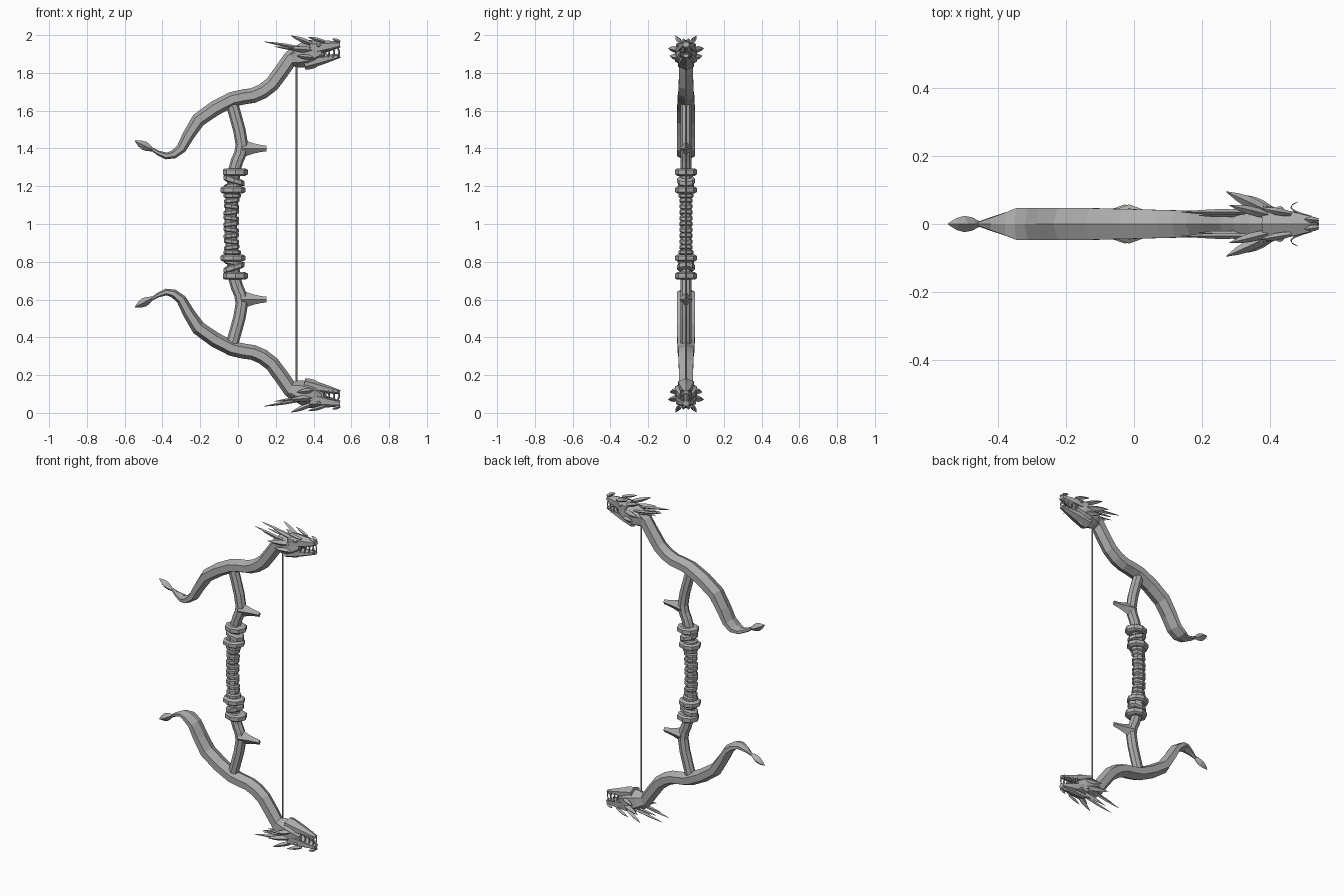
import bpy, bmesh, math
from mathutils import Vector
from mathutils.geometry import interpolate_bezier

default_cube = bpy.data.objects.get("Cube")
if default_cube:
    bpy.data.objects.remove(default_cube, do_unlink=True)

GREY = (.42, .42, .42, 1)
metal = bpy.data.materials.new("dull grey")
metal.diffuse_color = GREY
metal.use_nodes = True
metal.node_tree.nodes["Principled BSDF"].inputs["Base Color"].default_value = GREY


def polygon(sides):
    """Regular cross-section whose first corner is a ridge."""
    angles = [math.tau * i / sides for i in range(sides)]
    return [(math.cos(angle), math.sin(angle)) for angle in angles]


def tube(name, nodes, sides, mirror=1, low=False, tilt=0):
    """Sweep a polygon through (point, height radius, width radius) nodes."""
    bm = bmesh.new()
    points = [node[0] for node in nodes]
    rings = []
    for i, (point, height, width) in enumerate(nodes):
        after, before = points[min(i + 1, len(points) - 1)], points[max(i - 1, 0)]
        along = (after - before).normalized()
        across = Vector((0, 1, 0))
        across = (across - along * across.dot(along)).normalized()
        up = along.cross(across)
        ring = []
        for a, b in polygon(sides):
            corner = point + up * a * height + across * b * width
            corner.z += tilt * (corner.x - point.x)
            corner.y *= mirror
            if low:
                corner.z = 2 - corner.z
            ring.append(bm.verts.new(corner))
        rings.append(ring)
    for ring, following in zip(rings, rings[1:]):
        for j in range(sides):
            k = (j + 1) % sides
            bm.faces.new((ring[j], ring[k], following[k], following[j]))
    bm.faces.new(rings[0])
    bm.faces.new(rings[-1])
    bmesh.ops.recalc_face_normals(bm, faces=bm.faces)
    mesh = bpy.data.meshes.new(name)
    bm.to_mesh(mesh)
    bm.free()
    mesh.materials.append(metal)
    bpy.context.collection.objects.link(bpy.data.objects.new(name, mesh))


def spindle(name, start, end, first, last, bulge, ratio=1, sides=4, mirror=1, low=False):
    """Straight tapering part that swells in the middle."""
    nodes = []
    for i in range(5):
        u = i / 4
        radius = first + (last - first) * u + bulge * math.sin(math.pi * u)
        nodes.append((Vector(start).lerp(Vector(end), u), radius, radius * ratio))
    tube(name, nodes, sides, mirror, low)


def spike(name, start, end, size, mirror, low):
    spindle(name, start, end, size * .6, .001, size * .6, mirror=mirror, low=low)


def spline(pairs, steps):
    """Smooth path on the centre plane through (x, z) pairs."""
    knots = [Vector((x, 0, z)) for x, z in pairs]
    path = [knots[0]]
    for i in range(len(knots) - 1):
        a, b, c, d = (knots[min(max(i + k, 0), len(knots) - 1)] for k in (-1, 0, 1, 2))
        path += interpolate_bezier(b, b + (c - a) / 6, c - (d - b) / 6, c, steps + 1)[1:]
    return path


def band(name, z, half, radius, low=False, tilt=0):
    """Chamfered ring around the gently bowed grip."""
    x = .3 * (z - 1) ** 2 - .037
    nodes = []
    for step in (-1, -.6, .6, 1):
        size = radius * (.8 if abs(step) == 1 else 1)
        nodes.append((Vector((x, 0, z + step * half)), size, size * .87))
    tube(name, nodes, 8, low=low, tilt=tilt)


LIMB_PATH = [(-.46, 1.4), (-.38, 1.36), (-.3, 1.4), (-.21, 1.55), (-.03, 1.66),
             (.08, 1.68), (.18, 1.74), (.28, 1.88), (.33, 1.91)]
RISER_PATH = [(-.04, 1), (-.02, 1.28), (.02, 1.42), (-.03, 1.63)]


def limb_node(point):
    """The limb swells from the tail and narrows in width at the neck."""
    reach = point.x + .46
    height = min(.04, .008 + reach * .12)
    width = min(.055, .006 + reach * .4, .05 - point.x * .03)
    return point, height, width


for low in (False, True):
    end = "lower" if low else "upper"

    # Serpent limb and leaf-shaped tail tip
    limb = [limb_node(point) for point in spline(LIMB_PATH, 2)]
    tube(end + "_limb", limb, 6, low=low)
    spindle(end + "_tail_tip", (-.545, 0, 1.44), (-.45, 0, 1.39), .002, .006, .02, low=low)

    # Riser arm with its blunt rest spike
    riser = [(point, .033, .028) for point in spline(RISER_PATH, 3)]
    tube(end + "_riser", riser, 8, low=low)
    spindle(end + "_rest", (.02, 0, 1.4), (.15, 0, 1.4), .05, .015, -.006, .7, low=low)

    # Collars and slanted wraps
    band(end + "_outer_collar", 1.275, .02, .066, low)
    band(end + "_slanted_wrap", 1.23, .017, .056, low, -.3)
    band(end + "_thin_wrap", 1.205, .012, .05, low, .15)
    band(end + "_inner_collar", 1.18, .018, .066, low)
    band(end + "_collar_lip", 1.15, .012, .046, low)

    # Head: skull, snout and open lower jaw
    spindle(end + "_skull", (.27, 0, 1.87), (.44, 0, 1.92), .035, .04, .03, sides=6, low=low)
    spindle(end + "_snout", (.38, 0, 1.93), (.54, 0, 1.95), .045, .015, .003, 1.3, 6, low=low)
    spindle(end + "_jaw", (.35, 0, 1.85), (.54, 0, 1.89), .035, .01, .003, 1.4, 6, low=low)
    spike(end + "_chin_barb", (.42, 0, 1.84), (.36, 0, 1.82), .01, 1, low)

    # Paired horns, ears, brows, eyes and nostrils
    for mirror in (1, -1):
        prefix = f"{end}_{'back' if mirror > 0 else 'front'}_"
        for part, start, tip, size in (
                ("long_horn", (.35, .035, 1.93), (.14, .035, 1.965), .009),
                ("short_horn", (.34, .03, 1.92), (.19, .025, 1.94), .008),
                ("crown_horn", (.4, .025, 1.95), (.28, .055, 1.997), .014),
                ("ear", (.4, .035, 1.92), (.27, .095, 1.93), .018),
                ("cheek_fin", (.4, .045, 1.88), (.31, .085, 1.89), .015),
                ("brow", (.46, .03, 1.965), (.37, .045, 1.99), .011),
                ("nostril", (.54, .01, 1.965), (.5, .015, 1.98), .01)):
            spike(prefix + part, start, tip, size, mirror, low)
        spindle(prefix + "eye", (.415, .045, 1.945), (.44, .042, 1.95), .003, .003, .007,
                sides=6, mirror=mirror, low=low)

        # Curling whisker
        whisker = []
        for i in range(6):
            u = i / 5
            curl = Vector((.52 - .06 * math.sin(u * 2.4), .02 + .045 * u, 1.935 - .04 * u))
            whisker.append((curl, .004 - .003 * u, .004 - .003 * u))
        tube(prefix + "whisker", whisker, 4, mirror, low)

        # Interlocking fangs along both jaws
        for i in range(4):
            x, y = .45 + .026 * i, .028 - .005 * i
            spike(f"{prefix}upper_tooth_{i}", (x, y, 1.94), (x + .01, y, 1.9), .005, mirror, low)
            spike(f"{prefix}lower_tooth_{i}", (x, y, 1.88), (x + .01, y, 1.92), .005, mirror, low)

# Wound grip
for i in range(-4, 5):
    band(f"grip_wrap_{i + 5}", 1 + .031 * i, .0125, .041, tilt=.12 * (-1) ** i)

# Bowstring
spindle("string", (.31, 0, .15), (.31, 0, 1.85), .005, .005, 0, sides=6)
